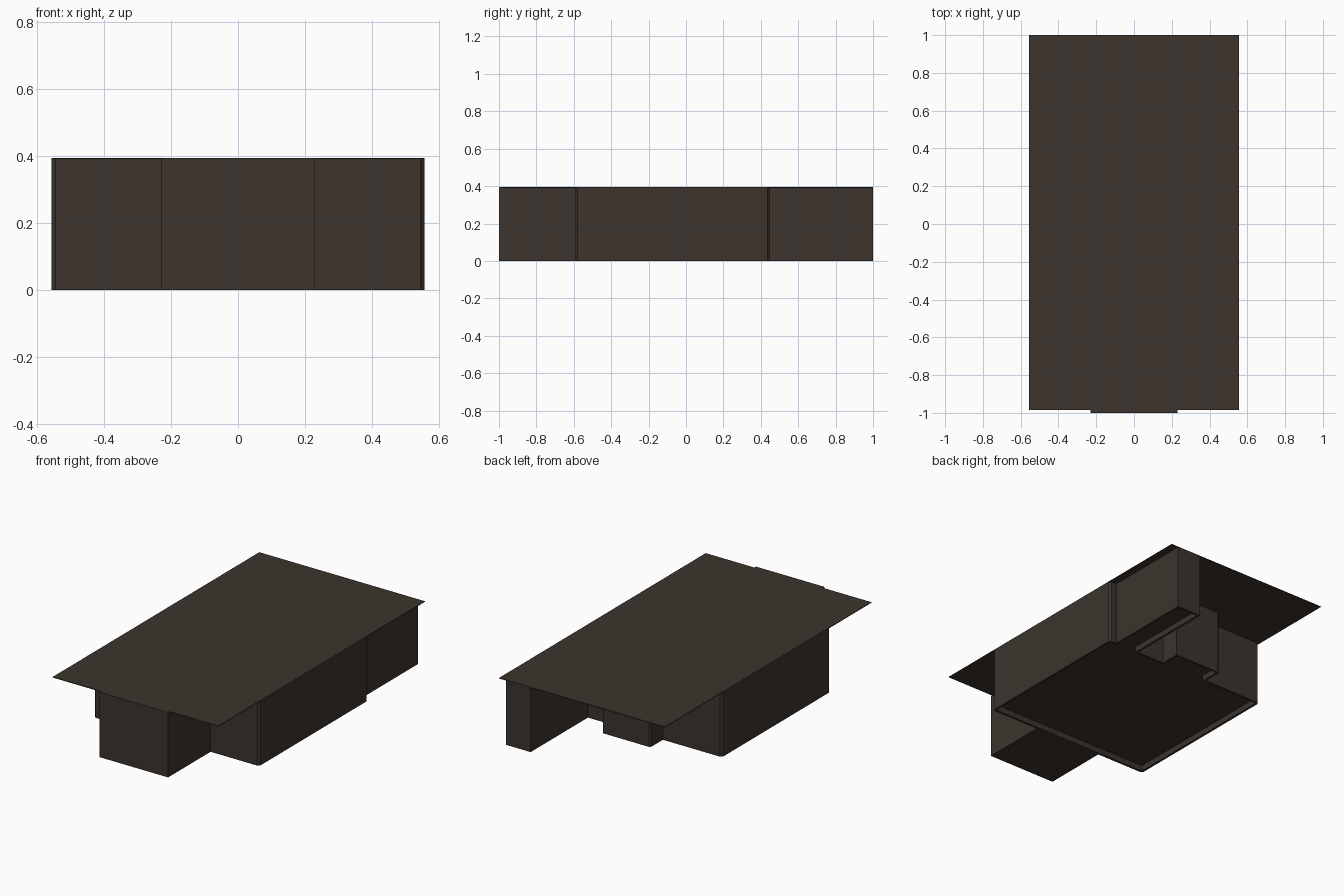
import bpy, bmesh

if "Cube" in bpy.data.objects:
    bpy.data.objects.remove(bpy.data.objects["Cube"])

# Single dark brown material
brown = bpy.data.materials.new("dark_brown")
brown.diffuse_color = (0.045, 0.034, 0.027, 1)
brown.use_nodes = True
brown.node_tree.nodes["Principled BSDF"].inputs["Base Color"].default_value = brown.diffuse_color

TOP = 0.395


def finish(name, bm):
    bmesh.ops.recalc_face_normals(bm, faces=bm.faces[:])
    mesh = bpy.data.meshes.new(name)
    bm.to_mesh(mesh)
    bm.free()
    mesh.materials.append(brown)
    obj = bpy.data.objects.new(name, mesh)
    bpy.context.collection.objects.link(obj)
    return obj


def prism(name, outline, z0, z1, rim=0, recess=0):
    """Extruded footprint, optionally with a recessed underside inside a thin rim."""
    bm = bmesh.new()
    base = bm.faces.new([bm.verts.new((x, y, z0)) for x, y in outline])
    ext = bmesh.ops.extrude_face_region(bm, geom=[base], use_keep_orig=True)
    verts = [v for v in ext["geom"] if isinstance(v, bmesh.types.BMVert)]
    bmesh.ops.translate(bm, verts=verts, vec=(0, 0, z1 - z0))
    bmesh.ops.recalc_face_normals(bm, faces=bm.faces[:])
    if rim:
        bottom = min(bm.faces, key=lambda f: f.calc_center_median().z)
        bmesh.ops.inset_region(bm, faces=[bottom], thickness=rim, use_even_offset=True)
        ext = bmesh.ops.extrude_face_region(bm, geom=[bottom])
        verts = [v for v in ext["geom"] if isinstance(v, bmesh.types.BMVert)]
        bmesh.ops.translate(bm, verts=verts, vec=(0, 0, recess))
        if bottom.is_valid:
            bmesh.ops.delete(bm, geom=[bottom], context='FACES_ONLY')
    return finish(name, bm)


def rect(x0, x1, y0, y1):
    return [(x0, y0), (x1, y0), (x1, y1), (x0, y1)]


# Main body with chamfered corners, a narrow rear arm and a small rear step
W, F, B, C = 0.557, -0.592, 0.45, 0.013
body = [(-W + C, F), (W - C, F), (W, F + C), (W, B - C), (W - C, B),
        (0.51, B), (0.51, 1.0), (0.345, 1.0), (0.345, B),
        (0.16, B), (0.16, 0.57), (-0.15, 0.57), (-0.16, 0.56), (-0.16, B),
        (-W + C, B), (-W, B - C), (-W, F + C)]
prism("body_walls", body, 0, TOP - 0.002, rim=0.014, recess=0.035)

# Solid front block, closed underneath
prism("front_block", rect(-0.23, 0.23, -1.0, F + 0.005), 0, TOP)

# Thin overhanging top sheet
prism("top_sheet", rect(-W, W, -0.985, 1.0), TOP - 0.004, TOP)
